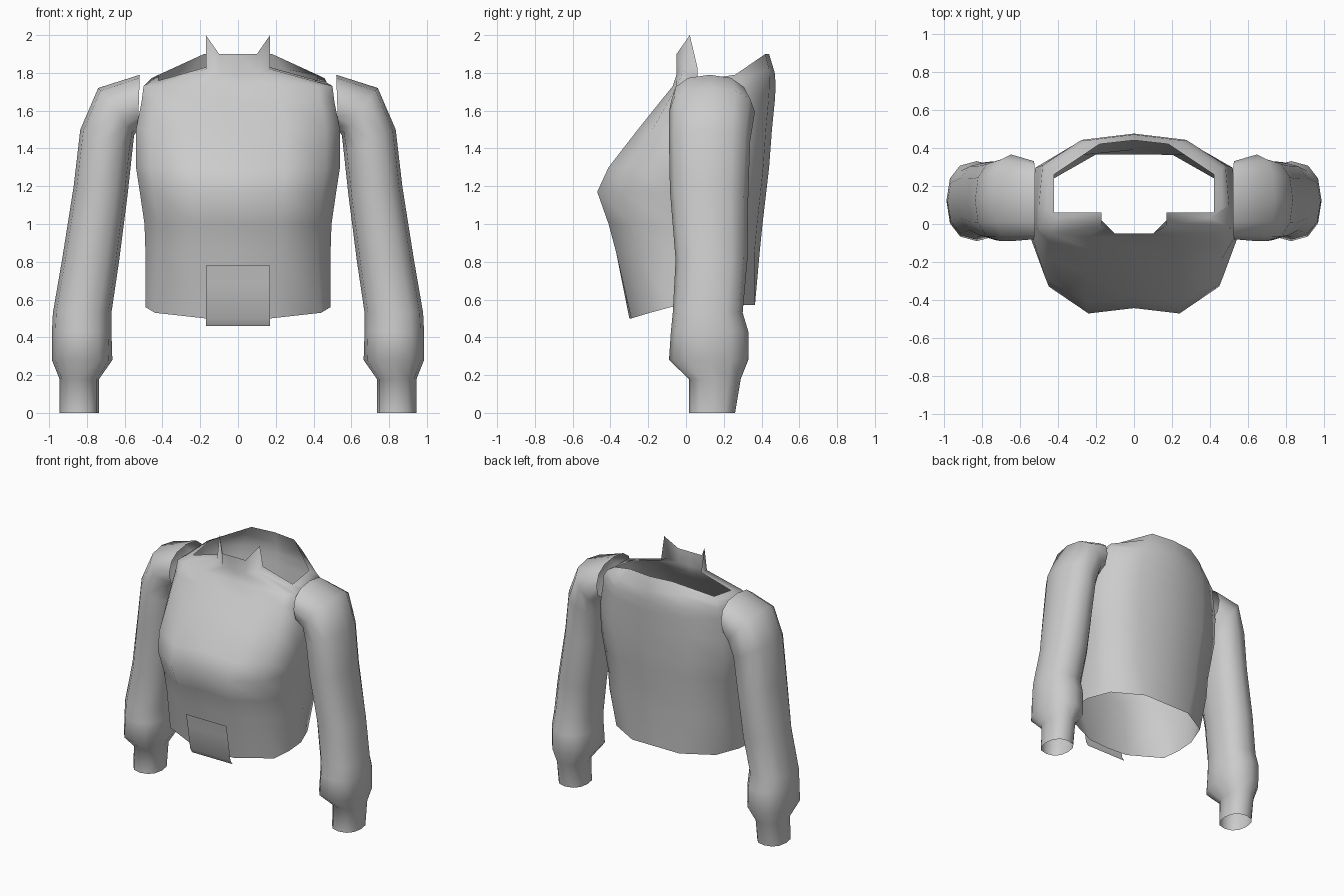
import bpy, bmesh
from math import cos, sin, tau, copysign, radians

cube = bpy.data.objects.get("Cube")
if cube:
    bpy.data.objects.remove(cube, do_unlink=True)

# One plain cloth colour for the whole garment
cloth = bpy.data.materials.new("light grey cloth")
cloth.use_nodes = True
cloth.diffuse_color = (0.6, 0.6, 0.6, 1)
shader = next(n for n in cloth.node_tree.nodes if n.type == 'BSDF_PRINCIPLED')
shader.inputs["Base Color"].default_value = cloth.diffuse_color
shader.inputs["Roughness"].default_value = 0.8


def make_loft(name, rings, closed=True, smooth_angle=75):
    """Skin a list of equal-length point rings into an open cloth shell."""
    bm = bmesh.new()
    grid = [[bm.verts.new(point) for point in ring] for ring in rings]
    count = len(grid[0])
    for lower, upper in zip(grid, grid[1:]):
        for i in range(count if closed else count - 1):
            j = (i + 1) % count
            bm.faces.new((lower[i], lower[j], upper[j], upper[i]))
    if closed:
        bmesh.ops.recalc_face_normals(bm, faces=bm.faces)
    mesh = bpy.data.meshes.new(name)
    bm.to_mesh(mesh)
    bm.free()
    mesh.materials.append(cloth)
    obj = bpy.data.objects.new(name, mesh)
    bpy.context.collection.objects.link(obj)
    bpy.ops.object.select_all(action='DESELECT')
    bpy.context.view_layer.objects.active = obj
    obj.select_set(True)
    bpy.ops.object.shade_smooth_by_angle(angle=radians(smooth_angle))
    return obj


def mirror_ring(half):
    """Complete a half ring running from centre back to centre front."""
    return half + [(-x, y, z) for x, y, z in reversed(half[1:-1])]


# Torso: one section shape scaled by width, back depth and front depth
section = [(0, 1), (.55, .93), (.96, .65), (1, .2),
           (1, -.2), (.86, -.7), (.46, -1), (0, -.94)]


def body_ring(z, width, back, front):
    return [(sx * width, sy * (back if sy > 0 else front), z) for sx, sy in section]


hem = [(0, .365, .57), (.2, .365, .57), (.42, .24, .57), (.49, .06, .57),
       (.49, -.08, .56), (.44, -.19, .53), (.17, -.29, .5), (0, -.3, .5)]
yoke = [(0, .47, 1.8), (.24, .44, 1.82), (.46, .29, 1.77), (.46, .08, 1.755),
        (.4, .03, 1.76), (.17, -.01, 1.82), (.1, -.05, 1.79), (0, -.05, 1.79)]
neckline = [(0, .44, 1.9), (.18, .42, 1.9), (.42, .26, 1.79), (.42, .06, 1.76),
            (.17, .06, 1.83), (.17, .02, 2), (.1, -.05, 1.9), (0, -.05, 1.9)]
body = [
    body_ring(z=.85, width=.49, back=.39, front=.37),
    body_ring(z=1.0, width=.495, back=.405, front=.41),
    body_ring(z=1.17, width=.52, back=.425, front=.47),
    body_ring(z=1.3, width=.54, back=.44, front=.41),
    body_ring(z=1.5, width=.54, back=.455, front=.255),
    body_ring(z=1.65, width=.51, back=.47, front=.135),
    body_ring(z=1.73, width=.5, back=.475, front=.07),
]
make_loft("torso", [mirror_ring(r) for r in [hem] + body + [yoke, neckline]])

# Front flap: loose panel hanging over the hem
flap_edge = [(-.31, .46), (-.335, .5), (-.365, .68), (-.385, .78)]
make_loft("front_flap", [[(x, y, z) for x in (-.17, 0, .17)] for y, z in flap_edge],
          closed=False)


# Sleeves: rounded rings set between an outer and an inner (x, z) point
def sleeve_ring(outer, inner, front, back, sides=12):
    ring = []
    for i in range(sides):
        c, s = cos(tau * i / sides), sin(tau * i / sides)
        across = copysign(abs(c) ** .85, c) / 2 + .5
        depth = copysign(abs(s) ** .85, s) / 2 + .5
        x, z = (a + (b - a) * across for a, b in zip(inner, outer))
        ring.append((x, front + (back - front) * depth, z))
    return ring


sleeve = [
    sleeve_ring(outer=(.52, 1.79), inner=(.53, 1.5), front=-.08, back=.33),
    sleeve_ring(outer=(.74, 1.72), inner=(.55, 1.47), front=-.09, back=.365),
    sleeve_ring(outer=(.835, 1.5), inner=(.56, 1.38), front=-.09, back=.34),
    sleeve_ring(outer=(.87, 1.2), inner=(.585, 1.15), front=-.085, back=.33),
    sleeve_ring(outer=(.93, .82), inner=(.63, .8), front=-.055, back=.325),
    sleeve_ring(outer=(.98, .53), inner=(.67, .53), front=-.07, back=.3),
    sleeve_ring(outer=(.985, .43), inner=(.67, .43), front=-.08, back=.33),
    sleeve_ring(outer=(.985, .28), inner=(.665, .28), front=-.09, back=.33),
    sleeve_ring(outer=(.945, .18), inner=(.735, .18), front=.015, back=.29),
    sleeve_ring(outer=(.945, 0), inner=(.735, 0), front=.015, back=.26),
]
for side, name in ((1, "left_sleeve"), (-1, "right_sleeve")):
    make_loft(name, [[(side * x, y, z) for x, y, z in ring] for ring in sleeve])
